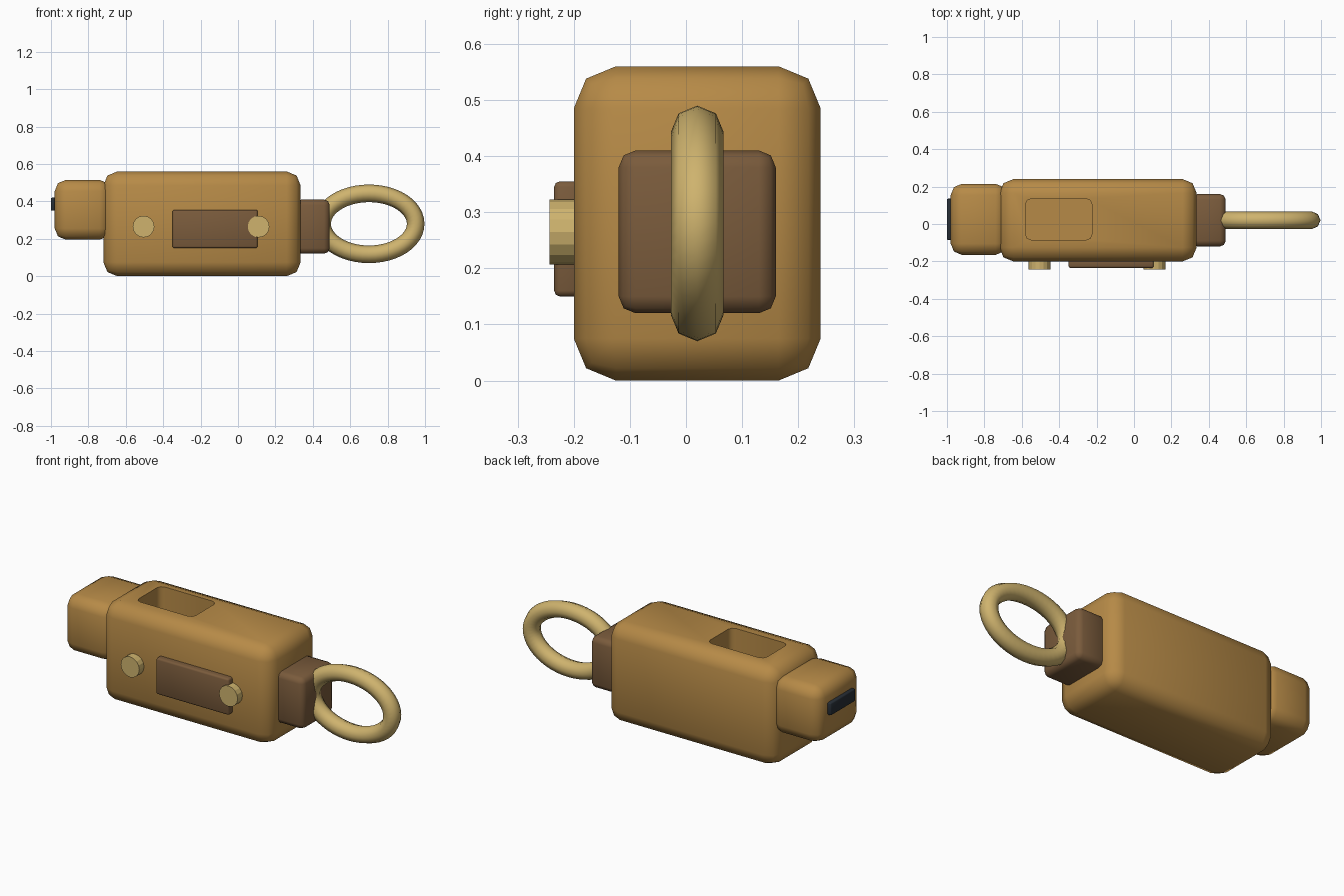
import bpy, bmesh, math
from mathutils import Matrix, Vector

cube = bpy.data.objects.get("Cube")
if cube:
    bpy.data.objects.remove(cube)


def material(name, rgb):
    m = bpy.data.materials.new(name)
    m.diffuse_color = (*rgb, 1)
    m.use_nodes = True
    m.node_tree.nodes["Principled BSDF"].inputs["Base Color"].default_value = (*rgb, 1)
    return m


AMBER = material("amber", (0.47, 0.255, 0.063))
BROWN = material("dark brown", (0.195, 0.105, 0.045))
BRASS = material("pale brass", (0.62, 0.45, 0.155))
BLACK = material("blue black", (0.02, 0.027, 0.036))


def finish(name, bm, mat, angle=None):
    bmesh.ops.recalc_face_normals(bm, faces=bm.faces[:])
    mesh = bpy.data.meshes.new(name)
    bm.to_mesh(mesh)
    bm.free()
    mesh.materials.append(mat)
    obj = bpy.data.objects.new(name, mesh)
    bpy.context.collection.objects.link(obj)
    if angle:
        smooth(obj, angle)
    return obj


def select(obj):
    bpy.ops.object.select_all(action='DESELECT')
    obj.select_set(True)
    bpy.context.view_layer.objects.active = obj


def smooth(obj, angle):
    select(obj)
    bpy.ops.object.shade_smooth_by_angle(angle=math.radians(angle))


def box(name, x, y, z, bevel, mat, angle=50, upright_only=False):
    """Rounded box from (min, max) ranges."""
    bm = bmesh.new()
    bmesh.ops.create_cube(bm, size=1)
    for v in bm.verts:
        v.co = Vector([(r[0] + r[1]) / 2 + c * (r[1] - r[0])
                       for c, r in zip(v.co, (x, y, z))])
    edges = [e for e in bm.edges if not upright_only
             or abs(e.verts[0].co.z - e.verts[1].co.z) > 0.01]
    bmesh.ops.bevel(bm, geom=edges, offset=bevel, segments=2,
                    profile=0.5, affect='EDGES')
    return finish(name, bm, mat, angle)


# Main body with a deep rounded pocket in the top
body = box("body", (-0.72, 0.335), (-0.2, 0.24), (0, 0.56), 0.075, AMBER, None)
cutter = box("pocket_cutter", (-0.58, -0.225), (-0.085, 0.135), (0.26, 0.7),
             0.03, AMBER, None, True)
cutter.hide_render = True
cut = body.modifiers.new("pocket", 'BOOLEAN')
cut.object = cutter
cut.operation = 'DIFFERENCE'
cut.solver = 'EXACT'
select(body)
bpy.ops.object.modifier_apply(modifier=cut.name)
bpy.data.objects.remove(cutter)
smooth(body, 50)

# End cap with its dark slot strip
box("end_cap", (-0.98, -0.68), (-0.165, 0.215), (0.195, 0.515), 0.06, AMBER)
box("slot_strip", (-1.0, -0.95), (-0.085, 0.135), (0.35, 0.42), 0.006, BLACK)

# Collar holding the ring, and the raised front plate
box("collar", (0.31, 0.49), (-0.12, 0.16), (0.12, 0.41), 0.03, BROWN)
box("front_plate", (-0.35, 0.105), (-0.235, -0.18), (0.15, 0.355), 0.01, BROWN)

# Round studs on the front
for name, x in (("right_stud", -0.505), ("left_stud", 0.11)):
    bm = bmesh.new()
    bmesh.ops.create_cone(bm, cap_ends=True, segments=16, radius1=0.058,
                          radius2=0.058, depth=0.063,
                          matrix=Matrix.Translation((x, -0.2115, 0.265))
                          @ Matrix.Rotation(math.pi / 2, 4, 'X'))
    finish(name, bm, BRASS)

# Oval ring: an eight sided tube swept round an ellipse
STEPS, SIDES, TUBE = 48, 8, 0.047
bm = bmesh.new()
loops = []
for i in range(STEPS):
    a = math.tau * i / STEPS
    centre = Vector((0.7 + 0.25 * math.cos(a), 0.02, 0.28 + 0.163 * math.sin(a)))
    out = Vector((0.163 * math.cos(a), 0, 0.25 * math.sin(a))).normalized()
    loops.append([bm.verts.new(centre + TUBE * (
        out * math.cos(math.tau * j / SIDES)
        + Vector((0, 1, 0)) * math.sin(math.tau * j / SIDES)))
        for j in range(SIDES)])
for i in range(STEPS):
    p, q = loops[i], loops[(i + 1) % STEPS]
    for j in range(SIDES):
        k = (j + 1) % SIDES
        bm.faces.new((p[j], p[k], q[k], q[j]))
finish("ring", bm, BRASS, 60)
